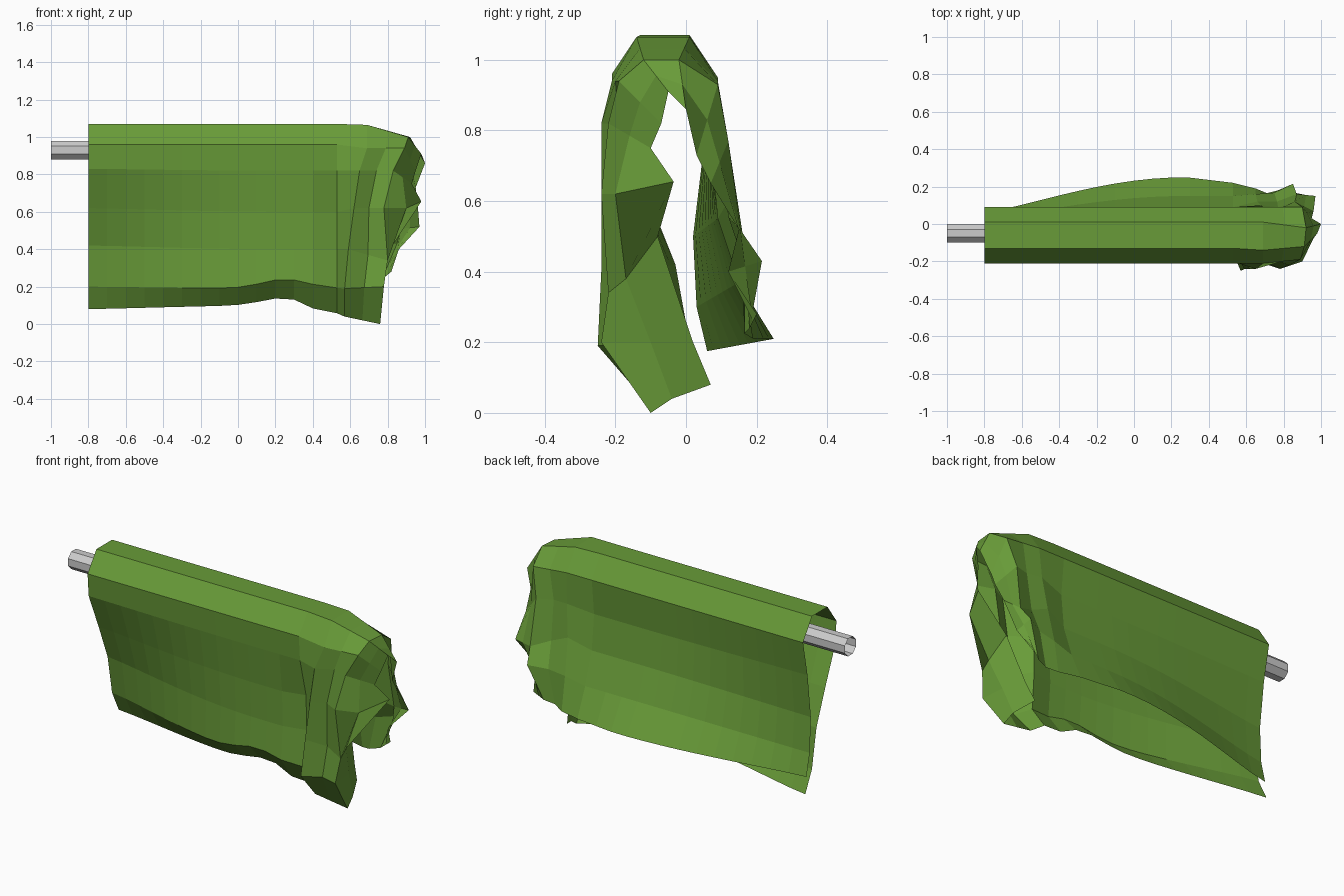
import bpy, bmesh, math

if "Cube" in bpy.data.objects:
    bpy.data.objects.remove(bpy.data.objects["Cube"])

def make_object(name, bm, color=None):
    me = bpy.data.meshes.new(name)
    bm.to_mesh(me)
    bm.free()
    ob = bpy.data.objects.new(name, me)
    bpy.context.collection.objects.link(ob)
    if color:
        mat = bpy.data.materials.new(name + "_mat")
        mat.diffuse_color = color
        mat.use_nodes = True
        mat.node_tree.nodes["Principled BSDF"].inputs["Base Color"].default_value = mat.diffuse_color
        me.materials.append(mat)
    return ob

# hanging profiles (y, z): front hem -> over the rod -> back hem
TOP = [(-.21, .96), (-.13, 1.07), (.01, 1.07), (.09, .95)]
LEFT = ([(.07, .08), (.01, .2), (-.03, .42), (-.11, .62), (-.20, .83)] + TOP
        + [(.05, .75), (.02, .5), (.03, .3), (.06, .175)])
MID = ([(-.09, .13), (-.185, .21), (-.17, .40), (-.175, .60), (-.20, .82)] + TOP
       + [(.07, .75), (.09, .55), (.15, .37), (.25, .21)])

# gathered loops at the right end (x, y, z)
RIDGE = [(.57, -.12, .04), (.57, -.25, .19), (.59, -.24, .4), (.62, -.24, .62),
         (.65, -.24, .82), (.69, -.21, .94), (.69, -.14, 1.065), (.69, .01, 1.065),
         (.69, .09, .95), (.68, .10, .78), (.66, .12, .6), (.65, .16, .4), (.65, .19, .21)]
CREST = [(.76, -.10, 0), (.78, -.24, .2), (.80, -.22, .34), (.78, -.24, .62),
         (.83, -.22, .82), (.89, -.19, .94), (.91, -.12, 1.0), (.92, -.02, 1.0),
         (.90, .09, .93), (.86, .12, .77), (.87, .16, .51), (.85, .215, .43), (.77, .18, .24)]
# the open end; its front corner turns inward behind the crest
EDGE = [(.70, .07, .08), (.72, .02, .2), (.76, -.08, .5), (.98, -.035, .655),
        (.93, -.10, .75), (.95, -.07, .82), (.98, -.05, .91), (1.0, .0, .86),
        (.95, .03, .73), (.96, .07, .65), (.97, .15, .52), (.86, .12, .4), (.82, .20, .28)]

def midway(a, b):
    return [[(p + q) / 2 for p, q in zip(u, v)] for u, v in zip(a, b)]

def drape(x):
    """Section of the smooth part, blending from the left edge to the middle."""
    t = min(1, (x + .8) / 1.08)
    t = math.sin(t * math.pi / 2) ** 1.2
    late = max(0, (x - .28) / .25)
    bump = math.exp(-((x - .25) / .17) ** 2)
    pts = []
    for i, ((y0, z0), (y1, z1)) in enumerate(zip(LEFT, MID)):
        y, z = y0 + (y1 - y0) * t, z0 + (z1 - z0) * t
        if i == 0:
            z += .04 * bump - .03 * t - .045 * min(1, late * 1.6)
        if i == 1:
            z += .05 * bump - .02 * t
        if i == 12:
            y -= .03 * late
        if i < 4 and x > .5:
            y += .03                     # crease beside the ridge
        pts.append((x, y, z))
    return pts

xs = [-.8 + .1 * i for i in range(13)] + [.53]
loops = [drape(x) for x in xs]
# valley between the ridge and the crest
valley = midway(RIDGE, CREST)
for i, p in enumerate(valley):
    if i in (1, 2, 3, 4):
        p[1] += .04
    elif i > 8:
        p[1] -= .02
# pleat between the crest and the edge
pleat = midway(CREST, EDGE)
pleat[0] = (.75, -.04, .04)
pleat[1] = (.77, -.10, .2)
pleat[2] = (.80, -.17, .38)
pleat[3] = (.90, -.20, .62)
loops += [RIDGE, valley, CREST, pleat, EDGE]

# draped cloth
bm = bmesh.new()
rows = [[bm.verts.new(p) for p in loop] for loop in loops]
for a, b in zip(rows, rows[1:]):
    for i in range(len(a) - 1):
        bm.faces.new((a[i], b[i], b[i + 1], a[i + 1]))
make_object("draped_cloth", bm, (.14, .33, .04, 1))

# hollow eight-sided rod
bm = bmesh.new()
rod_r, n = .05 / math.cos(math.pi / 8), 8
ends = []
for x in (-1.0, .7):
    ends.append([bm.verts.new((x, -.05 + rod_r * math.cos((k + .5) * 2 * math.pi / n),
                               .93 + rod_r * math.sin((k + .5) * 2 * math.pi / n)))
                 for k in range(n)])
for k in range(n):
    j = (k + 1) % n
    bm.faces.new((ends[0][k], ends[0][j], ends[1][j], ends[1][k]))
bmesh.ops.recalc_face_normals(bm, faces=bm.faces)
make_object("rod", bm)
